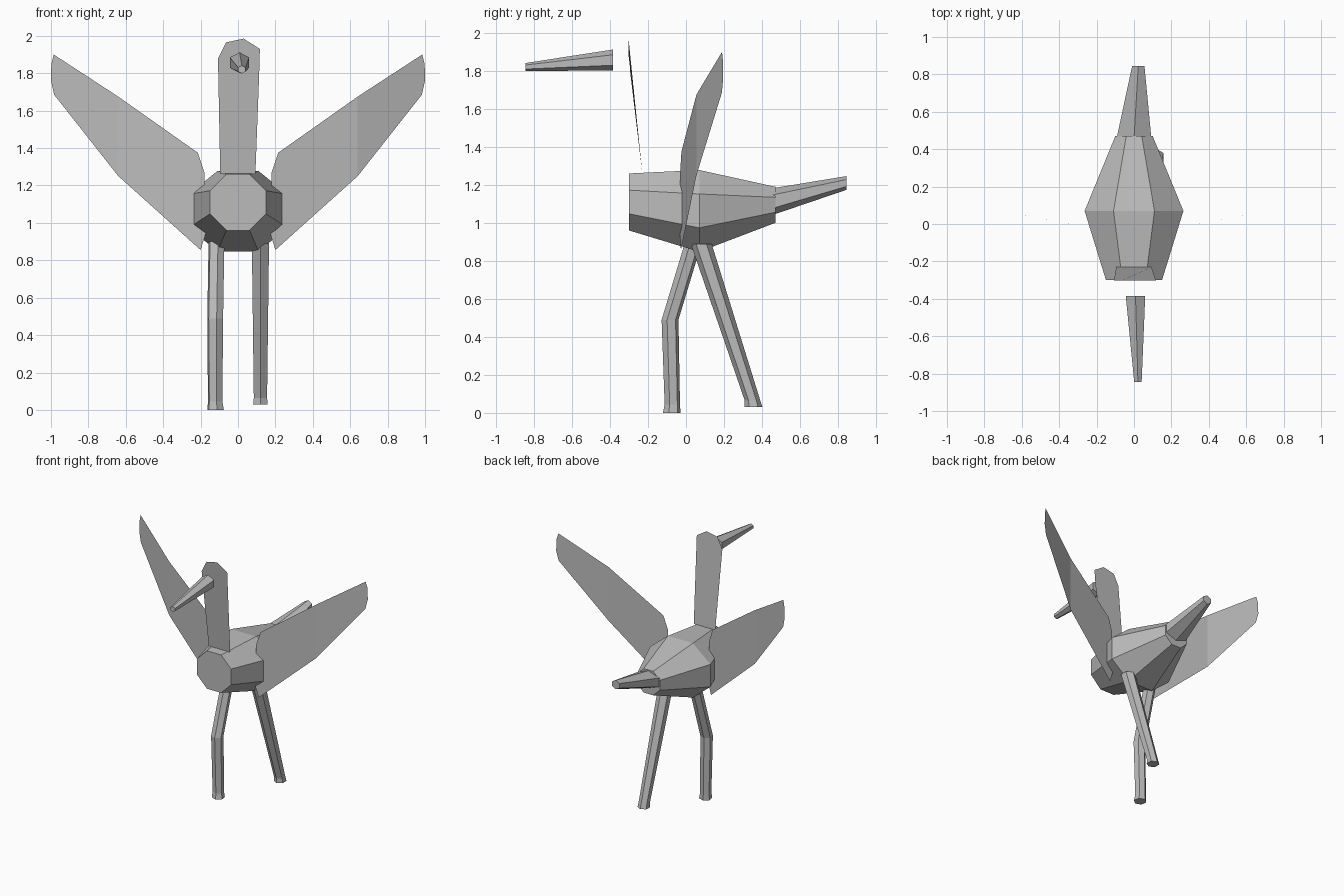
import bpy, bmesh, math

cube = bpy.data.objects.get("Cube")
if cube:
    bpy.data.objects.remove(cube)

grey = bpy.data.materials.new("plain grey")
grey.use_nodes = True
grey.diffuse_color = (0.5, 0.5, 0.5, 1)
grey.node_tree.nodes["Principled BSDF"].inputs["Base Color"].default_value = (0.5, 0.5, 0.5, 1)


def finish(name, bm):
    mesh = bpy.data.meshes.new(name)
    bm.to_mesh(mesh)
    bm.free()
    mesh.materials.append(grey)
    obj = bpy.data.objects.new(name, mesh)
    bpy.context.collection.objects.link(obj)
    return obj


def loft(name, rings, sides, turn, axis):
    """Capped tube through rings (x, y, z, radius_a, radius_b) lying across y or z."""
    bm = bmesh.new()
    loops = []
    for x, y, z, ra, rb in rings:
        loop = []
        for i in range(sides):
            a = math.radians(turn) + math.tau * i / sides
            u, v = ra * math.cos(a), rb * math.sin(a)
            loop.append(bm.verts.new((x + u, y, z + v) if axis == "y" else (x + u, y + v, z)))
        loops.append(loop)
    for low, high in zip(loops, loops[1:]):
        for i in range(sides):
            j = (i + 1) % sides
            bm.faces.new((low[i], low[j], high[j], high[i]))
    bm.faces.new(loops[0])
    bm.faces.new(loops[-1])
    bmesh.ops.recalc_face_normals(bm, faces=bm.faces)
    return finish(name, bm)


def sheet(name, panels, depth):
    """Thin surface from outlines in (x, z); depth gives y."""
    bm = bmesh.new()
    for outline in panels:
        bm.faces.new([bm.verts.new((x, depth(x, z), z)) for x, z in outline])
    bmesh.ops.remove_doubles(bm, verts=bm.verts, dist=0.001)
    bmesh.ops.recalc_face_normals(bm, faces=bm.faces)
    bm.normal_update()
    if sum(f.normal.y for f in bm.faces) > 0:
        bmesh.ops.reverse_faces(bm, faces=bm.faces)
    return finish(name, bm)


# Faceted body: flat sides of the octagon set its extents
k = 1 / math.cos(math.pi / 8)
loft("body", [(0, -0.3, 1.11, 0.15 * k, 0.15 * k),
              (0, 0.07, 1.063, 0.264 * k, 0.215 * k),
              (0, 0.47, 1.095, 0.1 * k, 0.095 * k)], 8, 22.5, "y")

# Tail and beak: tapered six-sided spikes
loft("tail", [(0, 0.46, 1.113, 0.107, 0.07), (0.023, 0.845, 1.21, 0.038, 0.036)], 6, 30, "y")
loft("beak", [(0.008, -0.385, 1.857, 0.06, 0.055), (0.021, -0.845, 1.82, 0.023, 0.021)], 6, 30, "y")

# Legs: one bent, one straight and trailing, each with a flared foot
r = 0.045
loft("right_leg", [(-0.12, -0.075, 0, 0.047, 0.047), (-0.122, -0.072, 0.045, 0.041, 0.041),
                   (-0.122, -0.084, 0.49, r, r), (-0.115, 0.04, 0.9, r, r)], 6, 100, "z")
loft("left_leg", [(0.12, 0.355, 0.03, 0.045, 0.047), (0.12, 0.35, 0.065, 0.041, 0.041),
                  (0.12, 0.08, 0.89, 0.053, 0.055)], 6, 90, "z")

# Flat neck and head, leaning forward
neck = [(-0.095, 1.262), (0.093, 1.262), (0.113, 1.79), (0.117, 1.93),
        (0.03, 1.985), (-0.064, 1.965), (-0.107, 1.88)]
sheet("neck_and_head", [neck], lambda x, z: -0.23 - 0.072 * min(1, (z - 1.262) / 0.6))


# Wings: thin sheets that sweep back beyond the bend
def sweep(x, z):
    x = abs(x)
    return -0.025 + 0.185 * (x - 0.21) if x < 0.64 else 0.055 + 0.39 * (x - 0.64)


inner = [(0.2, 0.855), (0.64, 1.25), (0.64, 1.675), (0.215, 1.375), (0.18, 1.27), (0.17, 0.95)]
outer = [(0.64, 1.25), (0.983, 1.685), (1.0, 1.76), (0.998, 1.85), (0.985, 1.9), (0.64, 1.675)]
for side, name in ((1, "left_wing"), (-1, "right_wing")):
    sheet(name, [[(side * x, z) for x, z in p] for p in (inner, outer)], sweep)
